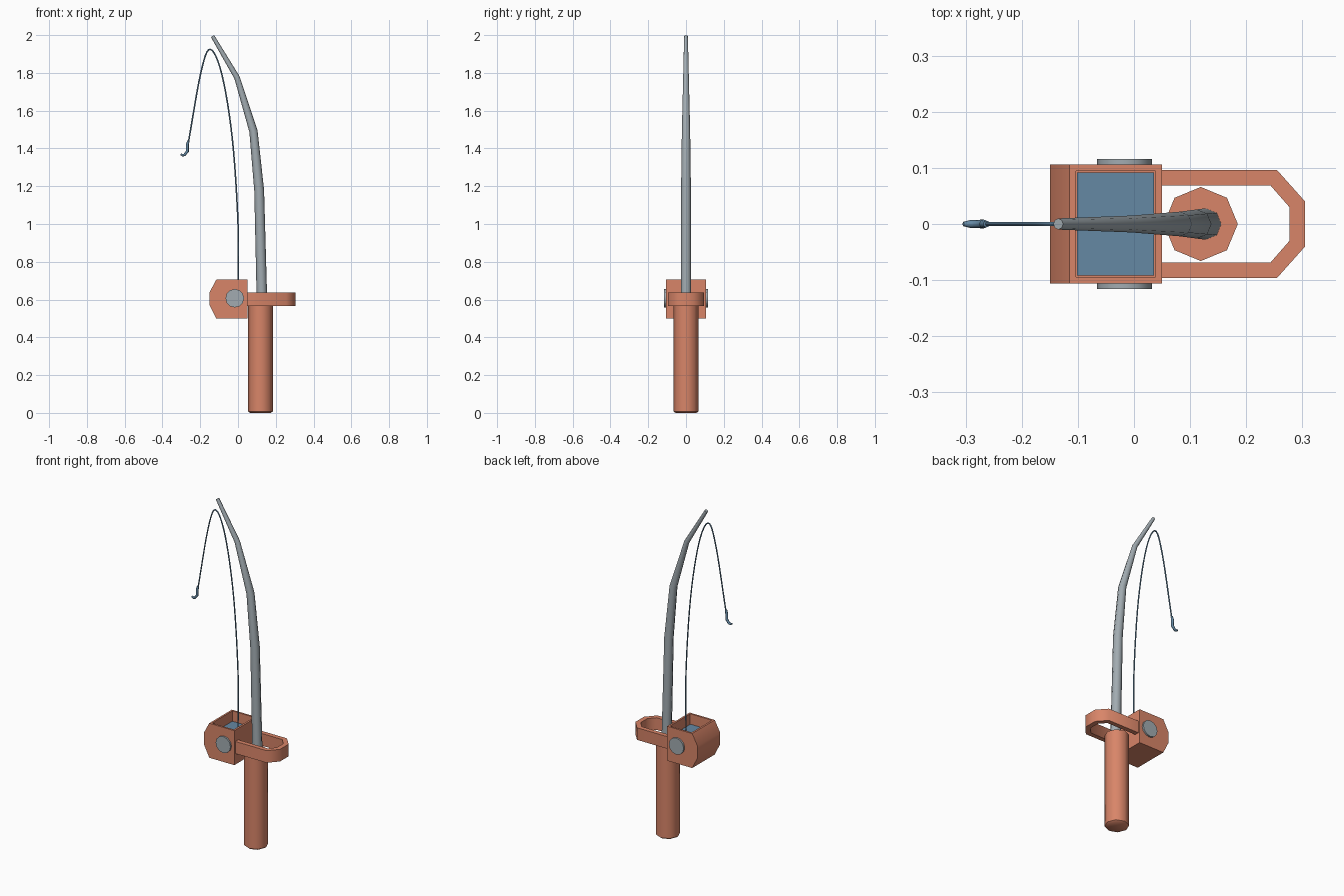
import bpy, bmesh, math
from mathutils import Vector

if "Cube" in bpy.data.objects:
    bpy.data.objects.remove(bpy.data.objects["Cube"])


def material(name, rgb):
    m = bpy.data.materials.new(name)
    m.diffuse_color = (*rgb, 1)
    m.use_nodes = True
    m.node_tree.nodes["Principled BSDF"].inputs["Base Color"].default_value = m.diffuse_color
    return m


ORANGE = material("terracotta", (0.69, 0.235, 0.14))
GREY = material("steel grey", (0.36, 0.41, 0.44))
BLUE = material("slate blue", (0.13, 0.25, 0.37))


def finish(name, bm, mat, angle=50):
    bmesh.ops.recalc_face_normals(bm, faces=bm.faces[:])
    mesh = bpy.data.meshes.new(name)
    bm.to_mesh(mesh)
    bm.free()
    mesh.materials.append(mat)
    ob = bpy.data.objects.new(name, mesh)
    bpy.context.collection.objects.link(ob)
    bpy.ops.object.select_all(action='DESELECT')
    ob.select_set(True)
    bpy.context.view_layer.objects.active = ob
    bpy.ops.object.shade_smooth_by_angle(angle=math.radians(angle))
    return ob


def tube(name, path, mat, sides=8):
    """Sweep a round section along a path of (x, z, radius) at y = 0."""
    bm = bmesh.new()
    pts = [Vector((x, 0, z)) for x, z, r in path]
    rings = []
    for i, p in enumerate(pts):
        t = Vector()
        if i > 0:
            t += (p - pts[i - 1]).normalized()
        if i < len(pts) - 1:
            t += (pts[i + 1] - p).normalized()
        t.normalize()
        n = Vector((t.z, 0, -t.x))
        r = path[i][2]
        angles = [2 * math.pi * k / sides for k in range(sides)]
        rings.append([bm.verts.new(p + n * r * math.cos(a) + Vector((0, r * math.sin(a), 0)))
                      for a in angles])
    for a, b in zip(rings, rings[1:]):
        for k in range(sides):
            j = (k + 1) % sides
            bm.faces.new((a[k], a[j], b[j], b[k]))
    bm.faces.new(rings[0])
    bm.faces.new(rings[-1])
    return finish(name, bm, mat)


def smooth_path(points, radius, steps=6):
    """Catmull-Rom refinement of (x, z) points."""
    p = [Vector(q) for q in points]
    p = [2 * p[0] - p[1]] + p + [2 * p[-1] - p[-2]]
    out = []
    for i in range(1, len(p) - 2):
        a, b, c, d = p[i - 1:i + 3]
        for s in range(steps):
            t = s / steps
            out.append(0.5 * (2 * b + (c - a) * t + (2 * a - 5 * b + 4 * c - d) * t * t
                              + (3 * b - a - 3 * c + d) * t ** 3))
    out.append(p[-2])
    return [(q.x, q.y, radius) for q in out]


# Handle and tapered bending rod
tube("handle", [(0.119, 0, 0.055), (0.119, 0.008, 0.066), (0.119, 0.565, 0.066)], ORANGE)
tube("rod", [(0.128, 0.55, 0.028), (0.112, 1.18, 0.026), (0.082, 1.49, 0.022),
             (-0.005, 1.775, 0.015), (-0.135, 1.995, 0.010)], GREY)

# Reel housing: side profile extruded across, open at the top
bm = bmesh.new()
profile = [(0.05, 0.50), (0.05, 0.705), (-0.115, 0.705),
           (-0.15, 0.64), (-0.15, 0.57), (-0.115, 0.50)]
base = bm.faces.new([bm.verts.new((x, -0.106, z)) for x, z in profile])
ext = bmesh.ops.extrude_face_region(bm, geom=[base])
bmesh.ops.translate(bm, vec=(0, 0.212, 0),
                    verts=[v for v in ext['geom'] if isinstance(v, bmesh.types.BMVert)])
bmesh.ops.recalc_face_normals(bm, faces=bm.faces[:])
top = max(bm.faces, key=lambda f: f.calc_center_median().z)
bmesh.ops.inset_individual(bm, faces=[top], thickness=0.016)
ext = bmesh.ops.extrude_discrete_faces(bm, faces=[top])['faces'][0]
bmesh.ops.translate(bm, vec=(0, 0, -0.07), verts=ext.verts[:])
bmesh.ops.remove_doubles(bm, verts=bm.verts[:], dist=1e-5)
housing = finish("reel_housing", bm, ORANGE, 50)

# Wound line lying inside the housing
bm = bmesh.new()
bmesh.ops.create_cube(bm, size=1)
bmesh.ops.scale(bm, vec=(0.137, 0.184, 0.02), verts=bm.verts[:])
bmesh.ops.translate(bm, vec=(-0.033, 0, 0.635), verts=bm.verts[:])
finish("wound_line", bm, BLUE, 30)

# Round side caps of the reel
for side, label in ((-1, "front"), (1, "back")):
    bm = bmesh.new()
    bmesh.ops.create_cone(bm, cap_ends=True, segments=12, radius1=0.049, radius2=0.049, depth=0.02)
    for v in bm.verts:
        x, y, z = v.co
        v.co = (x - 0.017, side * 0.106 + z, y + 0.607)
    finish("reel_cap_" + label, bm, GREY)

# Loop bracket around the handle top, mirrored outline
outer = [(0.04, 0.096), (0.255, 0.096), (0.305, 0.04)]
inner = [(0.04, 0.069), (0.243, 0.069), (0.277, 0.03)]
bm = bmesh.new()
rings = []
for (ox, oy), (ix, iy) in zip(outer + [(x, -y) for x, y in reversed(outer)],
                              inner + [(x, -y) for x, y in reversed(inner)]):
    rings.append([bm.verts.new(c) for c in ((ox, oy, 0.565), (ox, oy, 0.637),
                                            (ix, iy, 0.637), (ix, iy, 0.565))])
for a, b in zip(rings, rings[1:]):
    for k in range(4):
        j = (k + 1) % 4
        bm.faces.new((a[k], a[j], b[j], b[k]))
bm.faces.new(rings[0])
bm.faces.new(rings[-1])
finish("loop_bracket", bm, ORANGE)

# Fishing line and hook
tube("fishing_line", smooth_path([(0, 0.64), (0, 1.0), (-0.03, 1.45), (-0.085, 1.79),
                                  (-0.147, 1.925), (-0.197, 1.8), (-0.263, 1.43)], 0.004), BLUE, 6)
tube("hook", [(-0.263, 1.44, 0.006), (-0.268, 1.42, 0.008), (-0.268, 1.385, 0.008),
              (-0.283, 1.366, 0.007), (-0.292, 1.364, 0.007), (-0.304, 1.369, 0.004)], BLUE)
